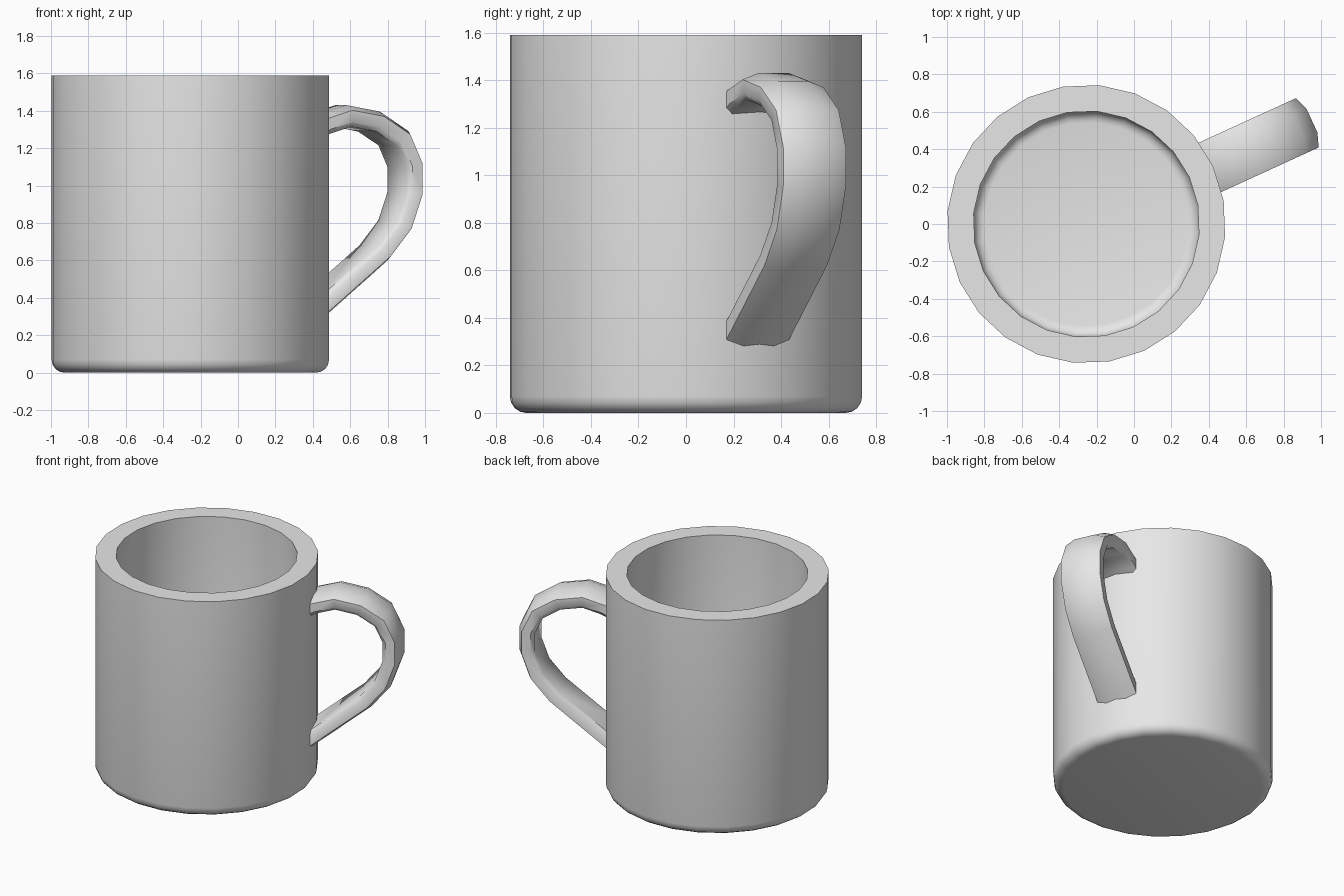
import bpy, bmesh, math
from mathutils import Vector

if "Cube" in bpy.data.objects:
    bpy.data.objects.remove(bpy.data.objects["Cube"])

CENTRE = Vector((-0.255, 0.0, 0.0))
TURN = math.radians(24.6)
SIDES = 24

grey = bpy.data.materials.new("light_grey")
grey.diffuse_color = (0.8, 0.8, 0.8, 1)
grey.use_nodes = True
grey.node_tree.nodes["Principled BSDF"].inputs["Base Color"].default_value = grey.diffuse_color


def finish(name, bm, angle):
    bmesh.ops.recalc_face_normals(bm, faces=bm.faces)
    me = bpy.data.meshes.new(name)
    bm.to_mesh(me)
    bm.free()
    me.materials.append(grey)
    ob = bpy.data.objects.new(name, me)
    bpy.context.collection.objects.link(ob)
    ob.location = CENTRE
    ob.rotation_euler.z = TURN
    bpy.ops.object.select_all(action='DESELECT')
    ob.select_set(True)
    bpy.context.view_layer.objects.active = ob
    bpy.ops.object.shade_smooth_by_angle(angle=math.radians(angle))
    return ob


def skin(bm, rings, closed):
    # quads between neighbouring rings, with both ends capped
    n = len(rings[0])
    for a, b in zip(rings, rings[1:]):
        for i in range(n):
            j = (i + 1) % n
            bm.faces.new((a[i], a[j], b[j], b[i]))
    if closed:
        bm.faces.new(rings[0])
        bm.faces.new(rings[-1])


def arc(cx, cz, rad, steps, a0, a1):
    out = []
    for k in range(steps + 1):
        a = math.radians(a0 + (a1 - a0) * k / steps)
        out.append((cx + rad * math.cos(a), cz + rad * math.sin(a)))
    return out


# Cup body: outside with rounded foot, flat rim, hollow inside
profile = arc(0.675, 0.07, 0.07, 4, -90, 0)
profile += [(0.745, 1.59), (0.605, 1.59)]
profile += arc(0.545, 0.20, 0.06, 4, 0, -90)
bm = bmesh.new()
rings = []
for r, z in profile:
    rings.append([bm.verts.new((r * math.cos(2 * math.pi * i / SIDES),
                                r * math.sin(2 * math.pi * i / SIDES), z))
                  for i in range(SIDES)])
skin(bm, rings, True)
finish("cup_body", bm, 35)

# Handle: bowed strap section swept along a path in the radial plane
path = [Vector(p) for p in [
    (0.65, 1.275), (0.75, 1.325), (0.89, 1.367), (1.06, 1.337), (1.20, 1.25),
    (1.265, 1.11), (1.265, 0.96), (1.205, 0.79), (1.085, 0.645),
    (0.74, 0.365), (0.67, 0.308)]]
section = [(-0.145, 0.035), (-0.07, 0.062), (0.07, 0.062), (0.145, 0.035),
           (0.145, -0.025), (0.12, -0.05), (-0.12, -0.05), (-0.145, -0.025)]
bm = bmesh.new()
rings = []
for k, p in enumerate(path):
    d0 = (p - path[k - 1]).normalized() if k else (path[1] - p).normalized()
    d1 = (path[k + 1] - p).normalized() if k < len(path) - 1 else d0
    t = (d0 + d1).normalized()
    normal = Vector((-t.y, t.x)) / max(t.dot(d0), 0.5)
    rings.append([bm.verts.new((p.x + normal.x * n, w, p.y + normal.y * n))
                  for w, n in section])
skin(bm, rings, True)
finish("handle", bm, 45)
